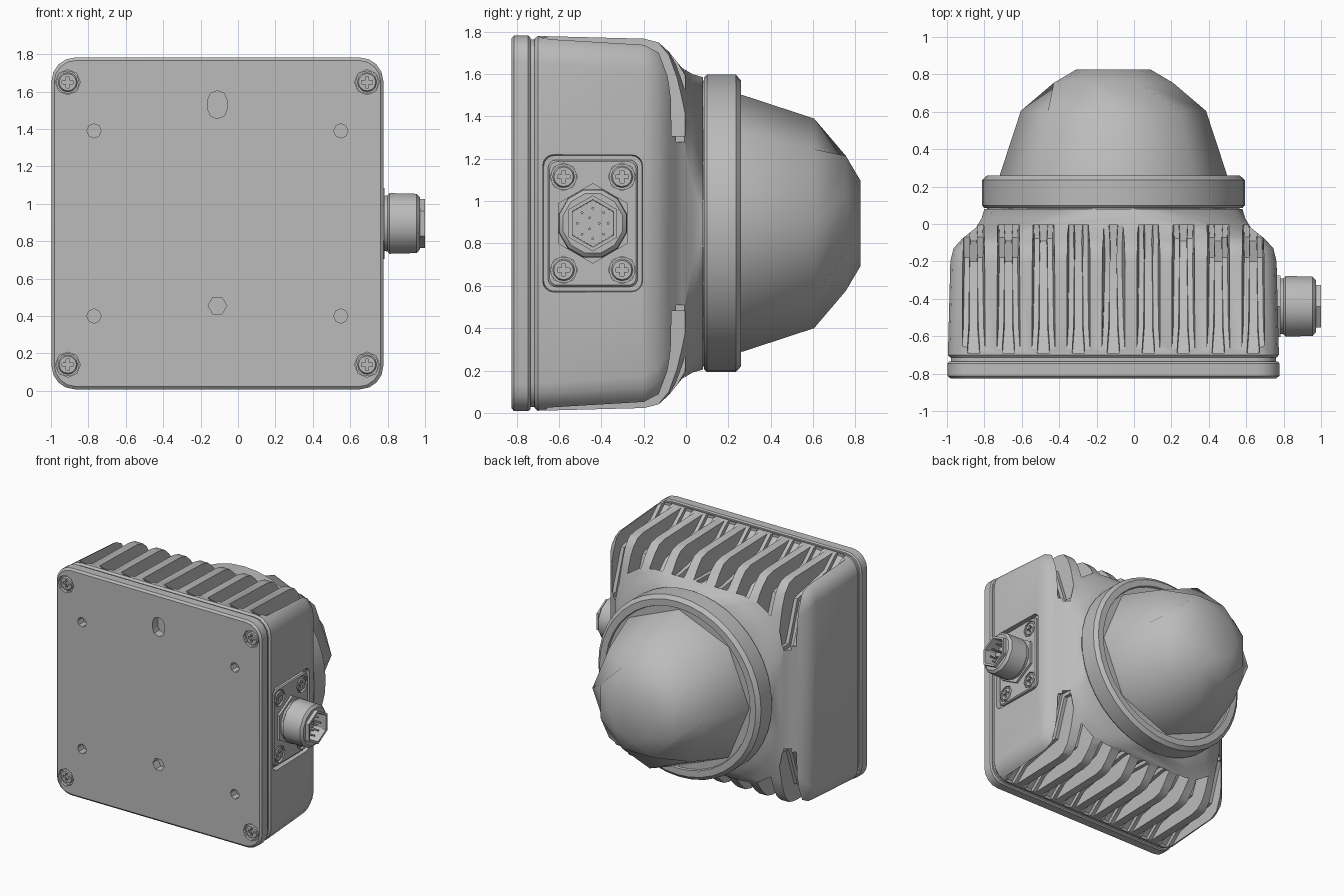
import bpy, bmesh
from math import sin, cos, pi, sqrt, radians
from mathutils import Vector

if "Cube" in bpy.data.objects:
    bpy.data.objects.remove(bpy.data.objects["Cube"])

CX, CZ = -0.11, 0.895      # centre of the housing
PY, PZ = -0.44, 0.895      # centre of the side connector

grey = bpy.data.materials.new("cast_grey")
grey.use_nodes = True
grey.diffuse_color = (0.5, 0.5, 0.5, 1)
grey.node_tree.nodes["Principled BSDF"].inputs["Base Color"].default_value = (0.5, 0.5, 0.5, 1)


def ngon(r, n, turn=0.0):
    return [(r * cos(2 * pi * i / n + turn), r * sin(2 * pi * i / n + turn)) for i in range(n)]


def rounded(hw, hh, r, k=5):
    pts = []
    for q, (sx, sy) in enumerate([(1, 1), (-1, 1), (-1, -1), (1, -1)]):
        for i in range(k):
            a = (q + i / (k - 1)) * pi / 2
            pts.append((sx * (hw - r) + r * cos(a), sy * (hh - r) + r * sin(a)))
    return pts


def finish(name, bm, angle=35):
    bmesh.ops.recalc_face_normals(bm, faces=bm.faces)
    mesh = bpy.data.meshes.new(name)
    bm.to_mesh(mesh)
    bm.free()
    ob = bpy.data.objects.new(name, mesh)
    bpy.context.collection.objects.link(ob)
    mesh.materials.append(grey)
    smooth(ob, angle)
    return ob


def smooth(ob, angle):
    bpy.ops.object.select_all(action='DESELECT')
    ob.select_set(True)
    bpy.context.view_layer.objects.active = ob
    bpy.ops.object.shade_smooth_by_angle(angle=radians(angle))


def add_loft(bm, loops, axis, u0, v0):
    """Skin a row of (position, outline) loops along the x or y axis."""
    rows = []
    for t, pts in loops:
        rows.append([bm.verts.new((t, u0 + u, v0 + v) if axis == 'x' else (u0 + u, t, v0 + v))
                     for u, v in pts])
    n = len(rows[0])
    for a, b in zip(rows, rows[1:]):
        for i in range(n):
            bm.faces.new((a[i], a[(i + 1) % n], b[(i + 1) % n], b[i]))
    bm.faces.new(rows[0])
    bm.faces.new(rows[-1])


def loft(name, loops, axis='y', u0=CX, v0=CZ, angle=35):
    bm = bmesh.new()
    add_loft(bm, loops, axis, u0, v0)
    return finish(name, bm, angle)


def carve(ob, bm, angle=35):
    cutter = finish("cutter", bm)
    cutter.hide_render = True
    mod = ob.modifiers.new("carve", 'BOOLEAN')
    mod.operation, mod.solver, mod.object = 'DIFFERENCE', 'EXACT', cutter
    bpy.context.view_layer.objects.active = ob
    bpy.ops.object.modifier_apply(modifier=mod.name)
    bpy.data.objects.remove(cutter)
    smooth(ob, angle)


def screw(name, axis, t, out, u, v):
    """Countersunk round head with a cross recess; t is the outer height, out its direction."""
    head = loft(name, [(t - out * .04, ngon(.062, 12)), (t - out * .016, ngon(.062, 12)),
                       (t - out * .016, ngon(.052, 12)), (t - out * .004, ngon(.046, 12))], axis, u, v)
    for w, h in ((.03, .009), (.009, .03)):
        bm = bmesh.new()
        add_loft(bm, [(t - out * .02, rounded(w, h, .002, 2)),
                      (t + out * .02, rounded(w, h, .002, 2))], axis, u, v)
        carve(head, bm)


# Housing: rounded square blending into a round neck
housing = loft("housing", [
    (-.715, rounded(.872, .872, .12)), (-.70, rounded(.885, .885, .13)),
    (-.2, rounded(.872, .872, .15)), (-.13, rounded(.855, .855, .17)),
    (-.08, rounded(.81, .81, .2)), (-.02, rounded(.735, .735, .28)),
    (.03, rounded(.705, .705, .5)), (.08, rounded(.69, .69, .66))])

# Cooling slots on the top and bottom
bm = bmesh.new()
for i in range(-4, 5):
    dx = i * .187
    end = max(.385, sqrt(max(0, .70 ** 2 - dx * dx)))
    floor = max(.70, end)
    profile = [(-.69, 1.0, .07), (-.69, .865, .06), (-.56, .77, .05), (-.2, floor, .048),
               (-.09, end, .045), (-.005, end, .05), (-.005, 1.0, .07)]
    for side in (1, -1):
        walls = [[bm.verts.new((CX + dx + s * w, y, CZ + side * h)) for y, h, w in profile]
                 for s in (-1, 1)]
        bm.faces.new(walls[0])
        bm.faces.new(walls[1])
        m = len(profile)
        for j in range(m):
            k = (j + 1) % m
            bm.faces.new((walls[0][j], walls[0][k], walls[1][k], walls[1][j]))
bmesh.ops.recalc_face_normals(bm, faces=bm.faces)
floor_edges = [e for e in bm.edges
               if all(abs(v.co.z - CZ) < .9 for v in e.verts)
               and abs(e.verts[0].co.x - e.verts[1].co.x) < .03]
bmesh.ops.bevel(bm, geom=floor_edges, offset=.028, segments=2, affect='EDGES')
carve(housing, bm)

# Pocket for the connector flange
bm = bmesh.new()
add_loft(bm, [(.735, rounded(.232, .32, .05)), (.9, rounded(.25, .338, .05))], 'x', PY, PZ)
carve(housing, bm)

# Mounting plate and its seal
loft("seal", [(-.745, rounded(.868, .868, .12)), (-.70, rounded(.868, .868, .12))])
plate = loft("mounting_plate", [
    (-.825, rounded(.872, .872, .115)), (-.812, rounded(.887, .887, .125)),
    (-.745, rounded(.887, .887, .125)), (-.735, rounded(.878, .878, .12))])
bm = bmesh.new()
corners = [(x, z) for x in (-.80, .80) for z in (-.755, .755)]
for x, z in corners:
    add_loft(bm, [(-.84, ngon(.067, 8)), (-.795, ngon(.067, 8))], 'y', CX + x, CZ + z)
for x in (-.66, .66):
    for z in (-.495, .495):
        add_loft(bm, [(-.84, ngon(.038, 8)), (-.76, ngon(.038, 8))], 'y', CX + x, CZ + z)
add_loft(bm, [(-.84, ngon(.05, 6)), (-.76, ngon(.05, 6))], 'y', CX, CZ - .44)
add_loft(bm, [(-.84, rounded(.05, .073, .045, 3)), (-.76, rounded(.05, .073, .045, 3))],
         'y', CX, CZ + .635)
carve(plate, bm)
for x, z in corners:
    screw("plate_screw", 'y', -.822, -1, CX + x, CZ + z)

# Collar ring around the lens
loft("collar", [(y, ngon(r, 40)) for y, r in
                ((.06, .675), (.085, .675), (.085, .69), (.1, .703), (.235, .703), (.26, .675),
                 (.26, .625), (.245, .62))])

# Faceted lens dome
loft("dome", [(.24, ngon(.61, 8)), (.27, ngon(.605, 8)), (.605, ngon(.495, 8)),
              (.755, ngon(.345, 8, pi / 8)), (.825, ngon(.2, 8))], angle=50)

# Connector flange with four screws
flange = loft("connector_flange", [(.72, rounded(.212, .3, .04)), (.757, rounded(.212, .3, .04)),
                                   (.765, rounded(.204, .292, .036))], 'x', PY, PZ)
spots = [(y, z) for y in (-.138, .138) for z in (-.22, .22)]
bm = bmesh.new()
for y, z in spots:
    add_loft(bm, [(.737, ngon(.065, 8)), (.8, ngon(.065, 8))], 'x', PY + y, PZ + z)
carve(flange, bm)
for y, z in spots:
    screw("flange_screw", 'x', .768, 1, PY + y, PZ + z)

# Connector: hexagonal base, coupling nut, open socket and pins
loft("connector_base", [(.75, ngon(.19, 6, pi / 2)), (.782, ngon(.19, 6, pi / 2))], 'x', PY, PZ)
loft("coupling_nut", [(x, ngon(r, 12, pi / 12)) for x, r in
                      ((.76, .15), (.8, .155), (.81, .168), (.955, .164), (.972, .145),
                       (.972, .112), (.88, .112))], 'x', PY, PZ)
loft("socket", [(x, ngon(r, 6, pi / 2)) for x, r in
                ((.87, .132), (1.0, .132), (1.0, .112), (.9, .11))], 'x', PY, PZ)
bm = bmesh.new()
for y, z in ngon(.072, 8) + ngon(.03, 3):
    add_loft(bm, [(.89, ngon(.007, 6)), (.97, ngon(.007, 6))], 'x', PY + y, PZ + z)
finish("pins", bm)
